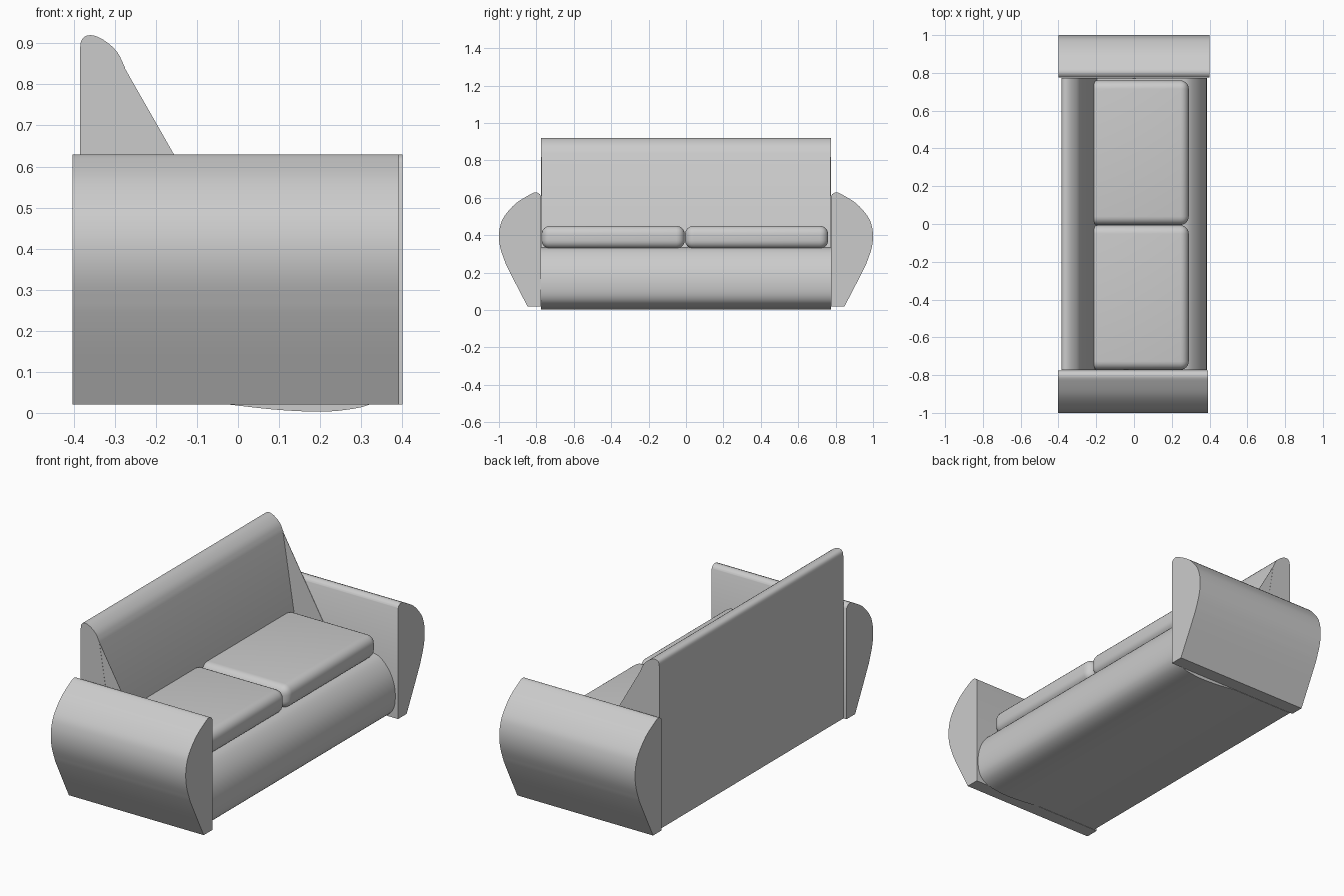
import bpy, bmesh, math
from mathutils import Vector

if "Cube" in bpy.data.objects:
    bpy.data.objects.remove(bpy.data.objects["Cube"])


def finish(bm, name, angle=35):
    bmesh.ops.recalc_face_normals(bm, faces=bm.faces)
    mesh = bpy.data.meshes.new(name)
    bm.to_mesh(mesh)
    bm.free()
    ob = bpy.data.objects.new(name, mesh)
    bpy.context.collection.objects.link(ob)
    bpy.ops.object.select_all(action='DESELECT')
    bpy.context.view_layer.objects.active = ob
    ob.select_set(True)
    bpy.ops.object.shade_smooth_by_angle(angle=math.radians(angle))
    return ob


def smooth_path(pts, n=5):
    # Catmull-Rom interpolation through an open run of points
    p = [Vector(q) for q in pts]
    p = [2 * p[0] - p[1]] + p + [2 * p[-1] - p[-2]]
    out = []
    for i in range(1, len(p) - 2):
        a, b, c, d = p[i - 1:i + 3]
        for k in range(n):
            t = k / n
            out.append(0.5 * (2 * b + (c - a) * t + (2 * a - 5 * b + 4 * c - d) * t * t
                              + (3 * b - a - 3 * c + d) * t ** 3))
    return [tuple(v) for v in out] + [tuple(pts[-1])]


def extrude(name, points, offset):
    bm = bmesh.new()
    face = bm.faces.new([bm.verts.new(p) for p in points])
    res = bmesh.ops.extrude_face_region(bm, geom=[face], use_keep_orig=True)
    verts = [v for v in res['geom'] if isinstance(v, bmesh.types.BMVert)]
    bmesh.ops.translate(bm, verts=verts, vec=offset)
    return finish(bm, name)


# Base and backrest: one side profile (x, z) run along y
back_top = smooth_path([(-.385, .885), (-.38, .91), (-.36, .92), (-.33, .91),
                        (-.295, .88), (-.275, .84)], 3)
nose = smooth_path([(.24, .336), (.29, .325), (.335, .285), (.368, .23), (.384, .165),
                    (.382, .095), (.362, .048), (.32, .02), (.26, .007), (.19, .003),
                    (.09, .008), (-.02, .02)], 4)
profile = [(-.385, .02)] + back_top + [(-.195, .336)] + nose
W = .774
extrude("base_and_backrest", [(x, -W, z) for x, z in profile], (0, 2 * W, 0))

# Side gussets between backrest and seat
for side, label in ((-1, "left"), (1, "right")):
    y = side * (W - .003)
    extrude(label + "_back_gusset",
            [(-.276, y, .84), (.012, y, .335), (-.197, y, .335)], (0, side * .002, 0))

# Arms: bulging profile (y, z) run along x
outer = smooth_path([(.776, .61), (.785, .622), (.805, .629), (.835, .617), (.91, .57),
                     (.97, .503), (.993, .45), (1.0, .39), (.991, .325), (.963, .245)], 4)
arm = [(.776, .02)] + outer + [(.91, .14), (.848, .02)]
for side, x0, x1, label in ((-1, -.403, .392, "left"), (1, -.4, .4, "right")):
    extrude(label + "_arm", [(x0, side * y, z) for y, z in arm], (x1 - x0, 0, 0))

# Seat cushions: rounded blocks
for y0, y1, label in ((-.772, -.007, "left"), (-.005, .76, "right")):
    bm = bmesh.new()
    bmesh.ops.create_cube(bm, size=1)
    lo, hi = Vector((-.235, y0, .328)), Vector((.29, y1, .45))
    for v in bm.verts:
        v.co = [(a + b) / 2 + c * (b - a) for a, b, c in zip(lo, hi, v.co)]
    bmesh.ops.bevel(bm, geom=bm.edges[:], offset=.045, segments=6, profile=.5,
                    affect='EDGES')
    finish(bm, label + "_seat_cushion")
